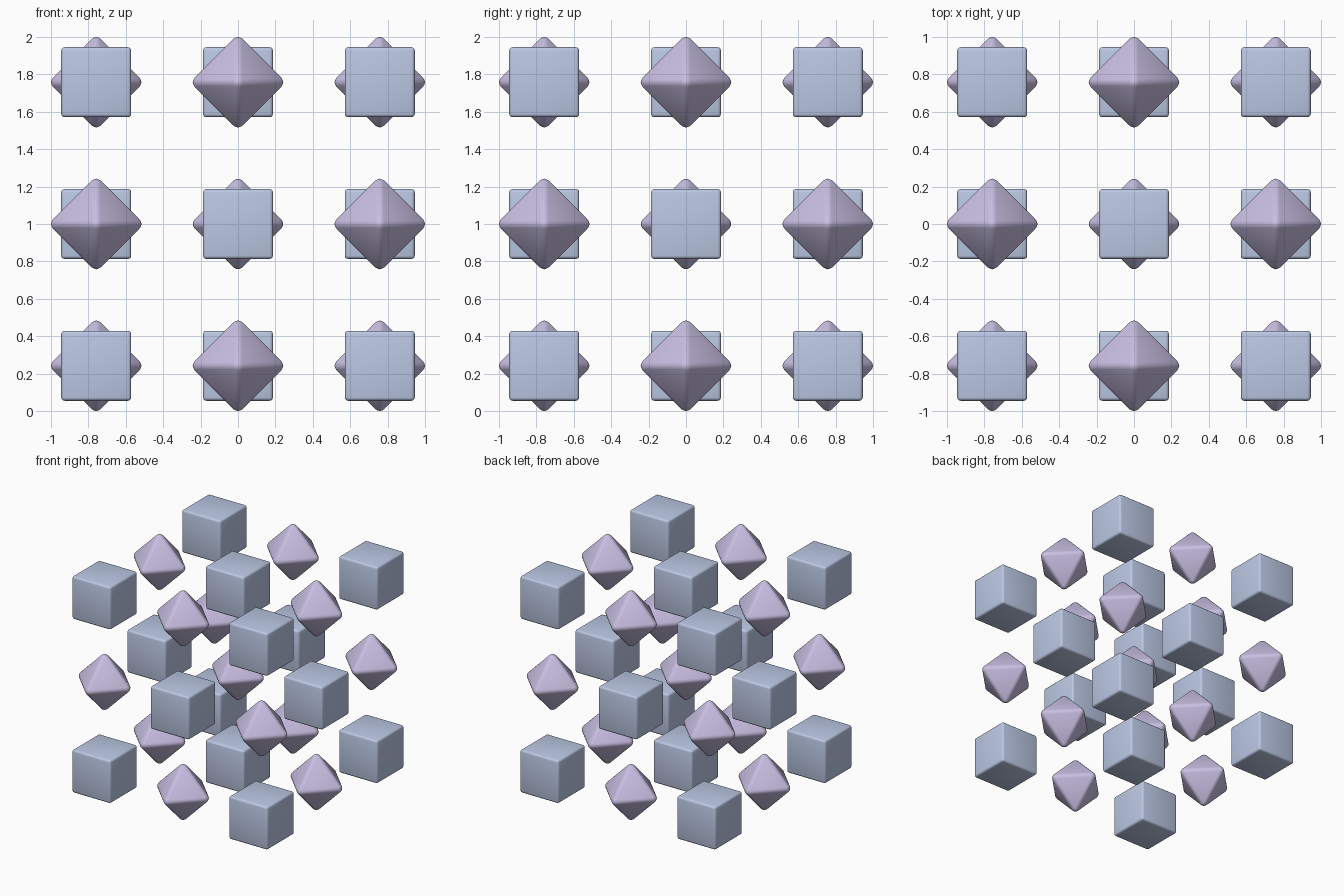
import bpy, bmesh
from mathutils import Vector

if "Cube" in bpy.data.objects:
    bpy.data.objects.remove(bpy.data.objects["Cube"])

STEP = 0.758      # lattice spacing
TIP = 0.242       # octahedron centre to tip
SIDE = 0.374      # cube side


def material(name, rgb):
    m = bpy.data.materials.new(name)
    m.diffuse_color = (*rgb, 1)
    m.use_nodes = True
    m.node_tree.nodes["Principled BSDF"].inputs["Base Color"].default_value = m.diffuse_color
    return m


def bevelled_mesh(name, bm, width, segments, mat):
    bmesh.ops.bevel(bm, geom=bm.edges[:], offset=width, segments=segments,
                    profile=0.5, affect='EDGES', offset_type='OFFSET')
    bmesh.ops.recalc_face_normals(bm, faces=bm.faces[:])
    for f in bm.faces:
        f.smooth = True
    return bm, mat, name


def to_mesh(bm, mat, name):
    me = bpy.data.meshes.new(name)
    bm.to_mesh(me)
    bm.free()
    me.materials.append(mat)
    return me


# Softly bevelled cube
bm = bmesh.new()
bmesh.ops.create_cube(bm, size=SIDE)
cube_mesh = to_mesh(*bevelled_mesh("cube", bm, 0.018, 3,
                                   material("blue", (0.5, 0.58, 0.78))))

# Rounded octahedron, rescaled so the rounded tips land on TIP
bm = bmesh.new()
for axis in range(3):
    for s in (-1, 1):
        v = Vector((0, 0, 0))
        v[axis] = s * 0.264
        bm.verts.new(v)
bmesh.ops.convex_hull(bm, input=bm.verts[:])
bm, mat, name = bevelled_mesh("octahedron", bm, 0.025, 4,
                              material("violet", (0.58, 0.52, 0.76)))
k = TIP / max(v.co.z for v in bm.verts)
bmesh.ops.scale(bm, vec=(k, k, k), verts=bm.verts[:])
octa_mesh = to_mesh(bm, mat, name)

# Alternating 3 x 3 x 3 lattice
for x in (-1, 0, 1):
    for y in (-1, 0, 1):
        for z in (-1, 0, 1):
            me = cube_mesh if (x + y + z) % 2 else octa_mesh
            ob = bpy.data.objects.new(me.name, me)
            ob.location = (x * STEP, y * STEP, 1 + z * STEP)
            bpy.context.collection.objects.link(ob)
